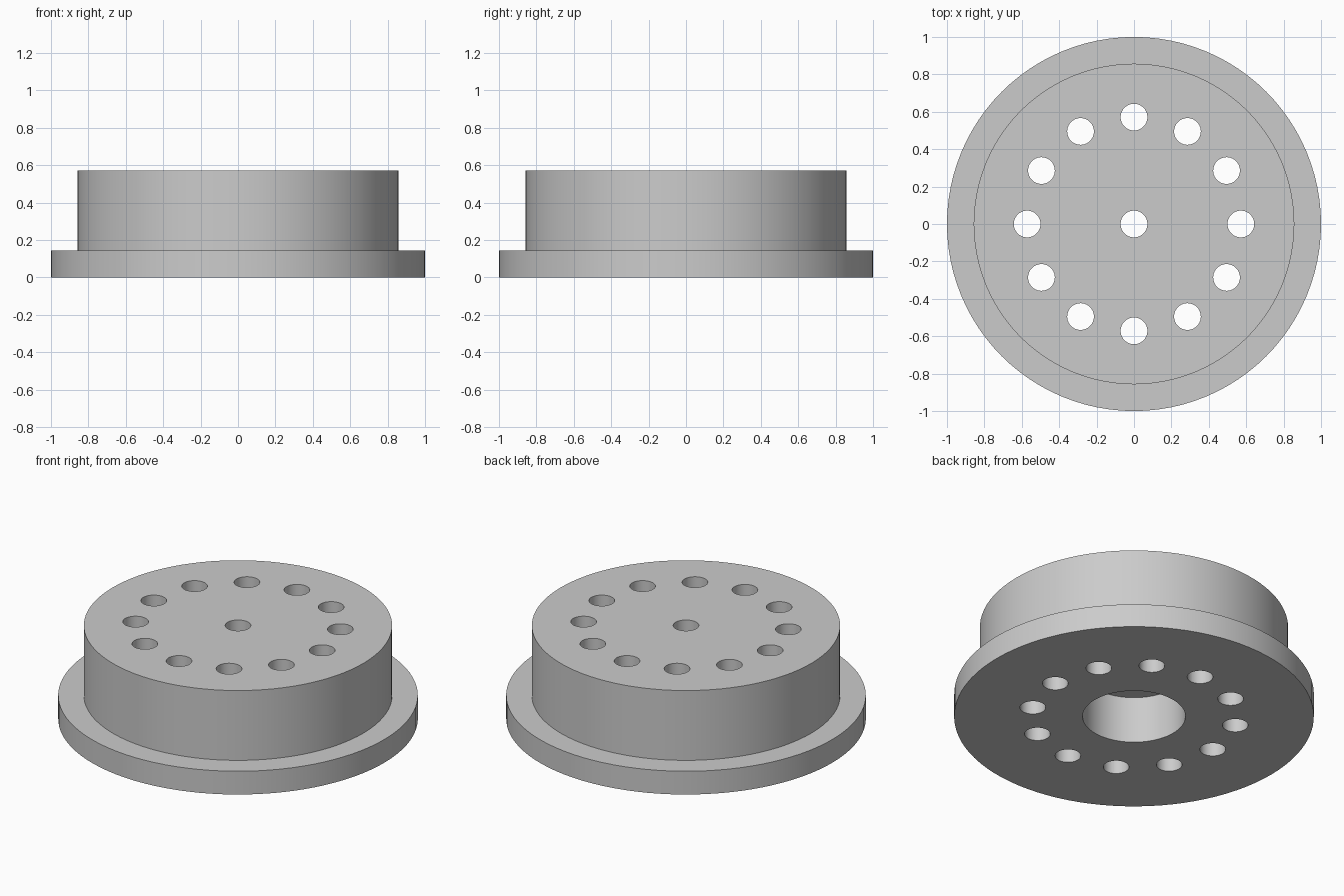
import bpy
import bmesh
from math import cos, sin, radians, tau
from mathutils import Matrix

cube = bpy.data.objects.get("Cube")
if cube:
    bpy.data.objects.remove(cube, do_unlink=True)

# Proportions
U = 1 / 35
FLANGE_R, BODY_R, RECESS_R, HOLE_R, RING_R = 35 * U, 30 * U, 10 * U, 2.5 * U, 20 * U
FLANGE_H, RECESS_H, HEIGHT = 5 * U, 10 * U, 20 * U
SEGMENTS = 96

grey = bpy.data.materials.new("plain grey")
grey.use_nodes = True
colour = (0.6, 0.6, 0.6, 1)
grey.diffuse_color = colour
grey.node_tree.nodes["Principled BSDF"].inputs["Base Color"].default_value = colour


def add_object(name, bm):
    bmesh.ops.recalc_face_normals(bm, faces=bm.faces)
    mesh = bpy.data.meshes.new(name)
    bm.to_mesh(mesh)
    bm.free()
    mesh.materials.append(grey)
    obj = bpy.data.objects.new(name, mesh)
    bpy.context.collection.objects.link(obj)
    return obj


# Flanged body with centre bore and underside recess, turned from one profile
profile = [(HOLE_R, HEIGHT), (BODY_R, HEIGHT), (BODY_R, FLANGE_H),
           (FLANGE_R, FLANGE_H), (FLANGE_R, 0), (RECESS_R, 0),
           (RECESS_R, RECESS_H), (HOLE_R, RECESS_H)]
bm = bmesh.new()
rings = []
for i in range(SEGMENTS):
    a = tau * i / SEGMENTS
    rings.append([bm.verts.new((r * cos(a), r * sin(a), z)) for r, z in profile])
for i, ring in enumerate(rings):
    following = rings[(i + 1) % SEGMENTS]
    for j in range(len(profile)):
        k = (j + 1) % len(profile)
        bm.faces.new((ring[j], following[j], following[k], ring[k]))
body = add_object("flanged_body", bm)

# Ring of twelve drill cutters
bm = bmesh.new()
for i in range(12):
    a = tau * i / 12
    place = Matrix.Translation((RING_R * cos(a), RING_R * sin(a), HEIGHT / 2))
    bmesh.ops.create_cone(bm, cap_ends=True, segments=48, radius1=HOLE_R,
                          radius2=HOLE_R, depth=HEIGHT * 1.5, matrix=place)
drills = add_object("hole_cutters", bm)
drills.hide_render = True

# Cut the through holes
cut = body.modifiers.new("bolt holes", "BOOLEAN")
cut.operation = "DIFFERENCE"
cut.solver = "EXACT"
cut.object = drills
bpy.ops.object.select_all(action="DESELECT")
bpy.context.view_layer.objects.active = body
body.select_set(True)
bpy.ops.object.modifier_apply(modifier=cut.name)
bpy.data.objects.remove(drills, do_unlink=True)
bpy.ops.object.shade_smooth_by_angle(angle=radians(30))
